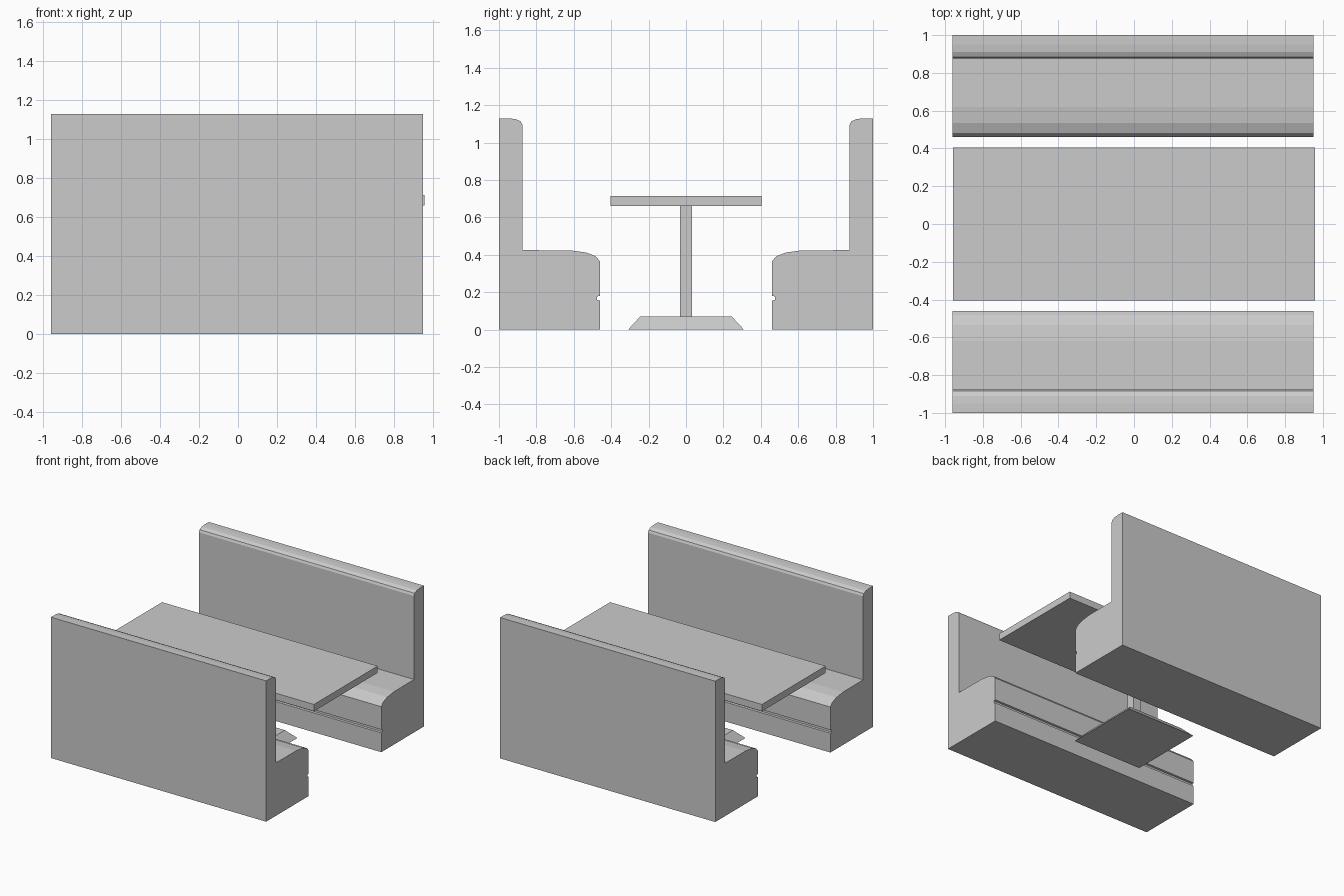
import bpy, bmesh

if "Cube" in bpy.data.objects:
    bpy.data.objects.remove(bpy.data.objects["Cube"])


def make_object(name, bm):
    bmesh.ops.recalc_face_normals(bm, faces=bm.faces)
    mesh = bpy.data.meshes.new(name)
    bm.to_mesh(mesh)
    bm.free()
    obj = bpy.data.objects.new(name, mesh)
    bpy.context.collection.objects.link(obj)
    return obj


def extrude_profile(name, profile, x0, x1):
    """Extrude a closed (y, z) outline along x."""
    bm = bmesh.new()
    face = bm.faces.new([bm.verts.new((x0, y, z)) for y, z in profile])
    new = bmesh.ops.extrude_face_region(bm, geom=[face])["geom"]
    verts = [v for v in new if isinstance(v, bmesh.types.BMVert)]
    bmesh.ops.translate(bm, verts=verts, vec=(x1 - x0, 0, 0))
    return make_object(name, bm)


def block(name, hx, hy, z0, z1, top_scale=1.0):
    """Centred box, optionally tapered towards the top."""
    bm = bmesh.new()
    bmesh.ops.create_cube(bm, size=2)
    for v in bm.verts:
        s = top_scale if v.co.z > 0 else 1.0
        v.co = (v.co.x * hx * s, v.co.y * hy * s, z1 if v.co.z > 0 else z0)
    return make_object(name, bm)


# Bench outline: kick board with groove, rounded seat edge, rounded backrest top
BENCH = [
    (1.0, 0.0), (0.46, 0.0),
    (0.46, 0.155), (0.475, 0.158), (0.475, 0.178), (0.46, 0.181),
    (0.46, 0.365), (0.482, 0.392), (0.535, 0.413), (0.62, 0.424),
    (0.875, 0.425),
    (0.875, 1.095), (0.883, 1.113), (0.91, 1.126), (0.95, 1.13), (1.0, 1.13),
]

# Two facing benches
for name, side in (("back_bench", 1), ("front_bench", -1)):
    extrude_profile(name, [(y * side, z) for y, z in BENCH], -0.96, 0.95)

# Pedestal table
block("table_top", 0.957, 0.404, 0.66, 0.715)
block("table_post", 0.033, 0.033, 0.07, 0.66)
block("table_base", 0.31, 0.31, 0.0, 0.07, top_scale=0.79)
